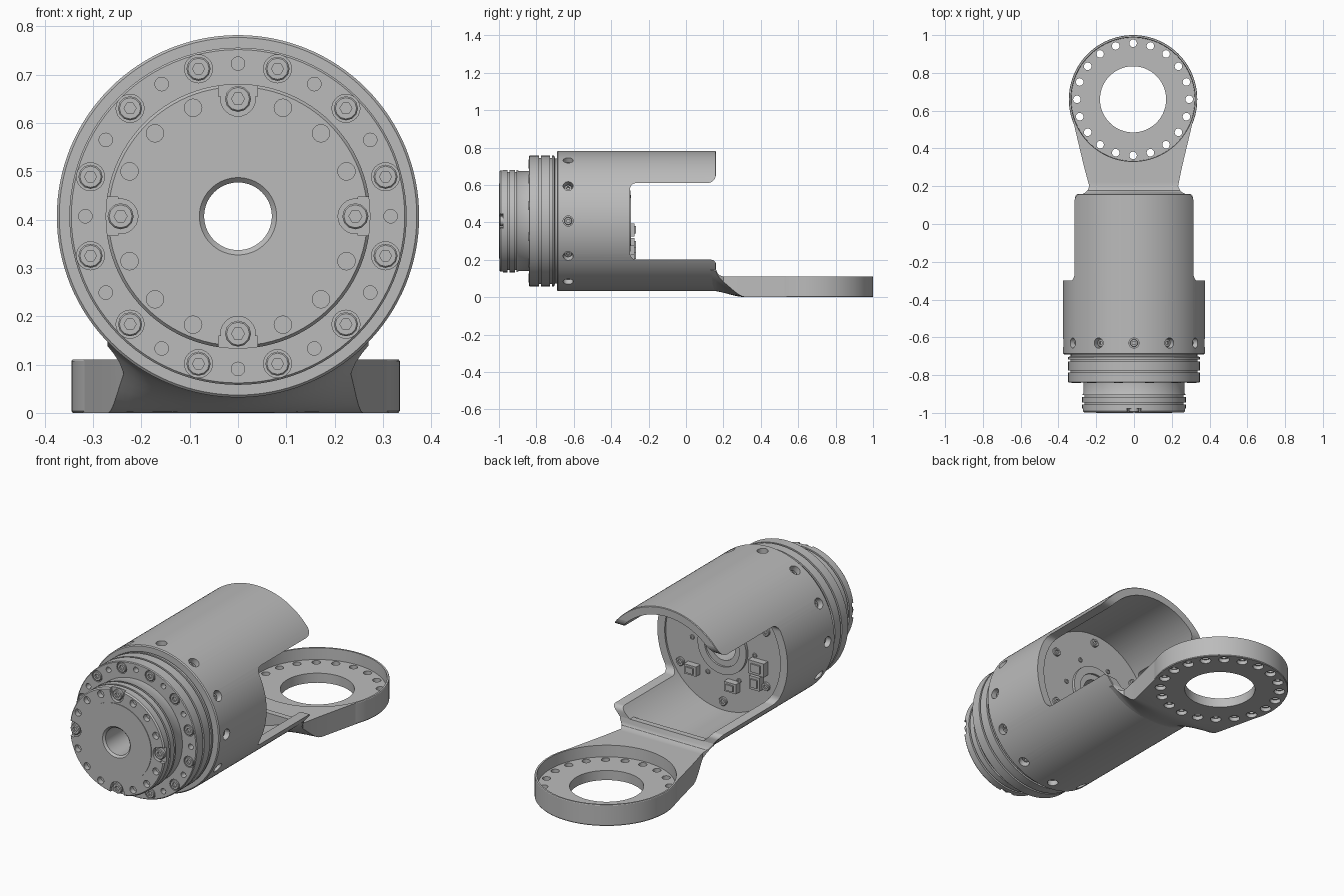
import bpy, bmesh
from math import cos, sin, pi, sqrt, radians
from mathutils import Matrix, Vector

cube = bpy.data.objects.get("Cube")
if cube:
    bpy.data.objects.remove(cube)

grey = bpy.data.materials.new("machined grey")
grey.use_nodes = True
grey.diffuse_color = (0.5, 0.5, 0.5, 1)
grey.node_tree.nodes["Principled BSDF"].inputs["Base Color"].default_value = (0.5, 0.5, 0.5, 1)

AXIS = 0.407      # height of the barrel axis
R = 0.375         # barrel radius
EYE = Vector((-0.005, 0.66, 0))   # centre of the mounting ring
Y_AXIS = Matrix.Translation((0, 0, AXIS)) @ Matrix.Rotation(-pi / 2, 4, 'X')


def finish(name, bm):
    bmesh.ops.recalc_face_normals(bm, faces=bm.faces[:])
    mesh = bpy.data.meshes.new(name)
    bm.to_mesh(mesh)
    bm.free()
    ob = bpy.data.objects.new(name, mesh)
    bpy.context.collection.objects.link(ob)
    mesh.materials.append(grey)
    return ob


def activate(ob):
    bpy.ops.object.select_all(action='DESELECT')
    ob.select_set(True)
    bpy.context.view_layer.objects.active = ob


def smooth(ob):
    activate(ob)
    bpy.ops.object.shade_smooth_by_angle(angle=radians(32))


def cut(ob, bm):
    """Subtract a cutter mesh and discard it."""
    tool = finish("cutter", bm)
    tool.hide_render = True
    mod = ob.modifiers.new("cut", 'BOOLEAN')
    mod.operation, mod.solver, mod.object = 'DIFFERENCE', 'EXACT', tool
    activate(ob)
    bpy.ops.object.modifier_apply(modifier=mod.name)
    bpy.data.objects.remove(tool)


def lathe(bm, profile, matrix, segs=96):
    """Revolve a closed (radius, height) profile about local z."""
    rings = [[bm.verts.new(matrix @ Vector((r * cos(2 * pi * i / segs), r * sin(2 * pi * i / segs), h)))
              for i in range(segs)] for r, h in profile]
    for a, b in zip(rings, rings[1:] + rings[:1]):
        for i in range(segs):
            j = (i + 1) % segs
            bm.faces.new((a[i], a[j], b[j], b[i]))


def rod(bm, matrix, r, low, high, segs=24):
    bmesh.ops.create_cone(bm, cap_ends=True, segments=segs, radius1=r, radius2=r, depth=high - low,
                          matrix=matrix @ Matrix.Translation((0, 0, (low + high) / 2)))


def box(bm, centre, size):
    bmesh.ops.create_cube(bm, size=1, matrix=Matrix.Translation(centre) @ Matrix.Diagonal((*size, 1)))


def facing(loc, direction):
    return Matrix.Translation(loc) @ Vector(direction).to_track_quat('Z', 'Y').to_matrix().to_4x4()


def on_axis(r, y, deg):
    return Vector((r * cos(radians(deg)), y, AXIS + r * sin(radians(deg))))


def screw(bm, matrix, r, h):
    """Cap screw head with a hexagonal socket."""
    rings = []
    for k, z, is_hex in ((1, 0, 0), (1, .8 * h, 0), (.88, h, 0), (.5, h, 1), (.5, .4 * h, 1)):
        rings.append([bm.verts.new(matrix @ Vector((
            r * k * (cos(pi / 6) if is_hex and i % 2 else 1) * cos(pi * i / 6),
            r * k * (cos(pi / 6) if is_hex and i % 2 else 1) * sin(pi * i / 6), z))) for i in range(12)])
    for a, b in zip(rings, rings[1:]):
        for i in range(12):
            j = (i + 1) % 12
            bm.faces.new((a[i], a[j], b[j], b[i]))
    bm.faces.new(rings[0])
    bm.faces.new(rings[-1])


def arc(y, z, r, start, end, n=6):
    return [(y + r * cos(radians(start + (end - start) * i / n)),
             z + r * sin(radians(start + (end - start) * i / n))) for i in range(n + 1)]


def groove(r, y):
    return [(r, y - .005), (r - .012, y - .005), (r - .012, y + .005), (r, y + .005)]


FRONT = (0, -1, 0)
screws = bmesh.new()

# Actuator: output cap, grooved flange, hidden body and rear face around a through bore
bm = bmesh.new()
lathe(bm, [(.07, -.99), (.08, -1), (.2, -1), (.2, -.997), (.268, -.997), (.274, -.99)]
      + groove(.274, -.95) + groove(.274, -.91) + [(.268, -.895), (.268, -.84), (.345, -.84), (.349, -.836)]
      + groove(.349, -.78) + groove(.349, -.722) + [(.349, -.705), (.335, -.7), (.335, -.31), (.14, -.31),
      (.14, -.295), (.1, -.295), (.1, -.305), (.07, -.305)], Y_AXIS)
actuator = finish("actuator_body", bm)

# Screw pockets, tapped holes and the four scalloped notches
pockets = bmesh.new()
for k in range(12):
    rod(pockets, facing(on_axis(.316, -.84, 30 * k + 15), FRONT), .029, -.014, .02)
    screw(screws, facing(on_axis(.316, -.827, 30 * k + 15), FRONT), .025, .016)
    rod(pockets, facing(on_axis(.316, -.84, 30 * k), FRONT), .014, -.03, .02)
for k in range(16):
    spot = on_axis(.243, -1, 22.5 * k)
    if k % 4:
        rod(pockets, facing(spot, FRONT), .018, -.03, .02)
    else:
        rod(pockets, facing(spot, FRONT), .036, -.022, .02)
        screw(screws, facing(spot + Vector((0, .024, 0)), FRONT), .027, .02)
cut(actuator, pockets)
notches = bmesh.new()
for k in range(4):
    across = k % 2
    box(notches, on_axis(.273, -1, 90 * k), (.08 if across else .05, .044, .05 if across else .08))
cut(actuator, notches)
smooth(actuator)

# Barrel housing: tube with a side window that leaves two tongues
bm = bmesh.new()
lathe(bm, [(.333, -.69), (.37, -.69), (R, -.685), (R, .157), (R - .003, .16), (.333, .16)], Y_AXIS, 128)
housing = finish("barrel_housing", bm)
window = bmesh.new()
outline = (arc(-.265, .235, .035, 270, 180) + arc(-.265, .575, .035, 180, 90)
           + arc(.115, .655, .045, 270, 360) + [(.3, .655), (.3, .175)] + arc(.135, .175, .025, 0, 90))
face = window.faces.new([window.verts.new((-.5, y, z)) for y, z in outline])
side = bmesh.ops.extrude_face_region(window, geom=[face])["geom"]
bmesh.ops.translate(window, vec=(1, 0, 0), verts=[v for v in side if isinstance(v, bmesh.types.BMVert)])
cut(housing, window)

# Radial fixing screws around the housing
holes = bmesh.new()
for k in range(12):
    d = on_axis(1, 0, 30 * k) - Vector((0, 0, AXIS))
    rod(holes, facing(on_axis(.336, -.63, 30 * k), d), .027, -.02, .1)
    screw(screws, facing(on_axis(.334, -.63, 30 * k), d), .021, .018)
cut(housing, holes)
smooth(housing)

# Arm: lofted from the curved barrel underside to the flat ring
bm = bmesh.new()
rows = []
stations = [(.13, .15, .27), (.16, .15, .27), (.166, .132, .258), (.178, .117, .245), (.2, .11, .235)]
stations += [(y, .11, .235 + (y - .2) * .238) for y in (.22, .24, .26, .28, .3, .32, .4, .5, .58)]
N = 20
for y, top, w in stations:
    t = min(max((y - .13) / .19, 0), 1)
    t = t * t * (3 - 2 * t)
    shift = EYE.x * t
    low = []
    for i in range(N + 1):
        x = w * (2 * i / N - 1)
        z = min((AXIS - sqrt(R * R - min(abs(x), .33) ** 2) + .002) * (1 - t), top - .003)
        low.append(bm.verts.new((x + shift, y, z)))
    rows.append(low + [bm.verts.new((w + shift, y, top)), bm.verts.new((-w + shift, y, top))])
for a, b in zip(rows, rows[1:]):
    for i in range(N + 3):
        j = (i + 1) % (N + 3)
        bm.faces.new((a[i], a[j], b[j], b[i]))
bm.faces.new(rows[0])
bm.faces.new(rows[-1])
arm = finish("arm", bm)
clear = bmesh.new()
rod(clear, Matrix.Translation(EYE), .334, -.1, .3, 96)
cut(arm, clear)
smooth(arm)

# Mounting ring: recessed top, large opening, twenty counterbored holes
bm = bmesh.new()
lathe(bm, [(.175, 0), (.337, 0), (.34, .004), (.34, .107), (.338, .11), (.329, .11), (.327, .05), (.175, .05)],
      Matrix.Translation(EYE))
ring = finish("mounting_ring", bm)
for radius, low, high in ((.02, -.05, .1), (.027, -.05, .02)):
    holes = bmesh.new()
    for k in range(20):
        a = 2 * pi * k / 20
        rod(holes, Matrix.Translation(EYE + Vector((.297 * cos(a), .297 * sin(a), 0))), radius, low, high, 20)
    cut(ring, holes)
smooth(ring)

# Rear face fittings: screws and cable sockets
for k in range(6):
    screw(screws, facing(on_axis(.285, -.312, 60 * k + 30), (0, 1, 0)), .022, .014)
    screw(screws, facing(on_axis(.18, -.312, 60 * k), (0, 1, 0)), .012, .008)
smooth(finish("cap_screws", screws))
bm = bmesh.new()
for x, z, w, h in ((-.21, .36, .09, .07), (-.2, .28, .06, .07), (-.06, .22, .07, .05), (.17, .25, .07, .05)):
    box(bm, (x, -.295, z), (w, .04, h))
    box(bm, (x, -.285, z), (w * .6, .035, h * .6))
finish("cable_sockets", bm)
